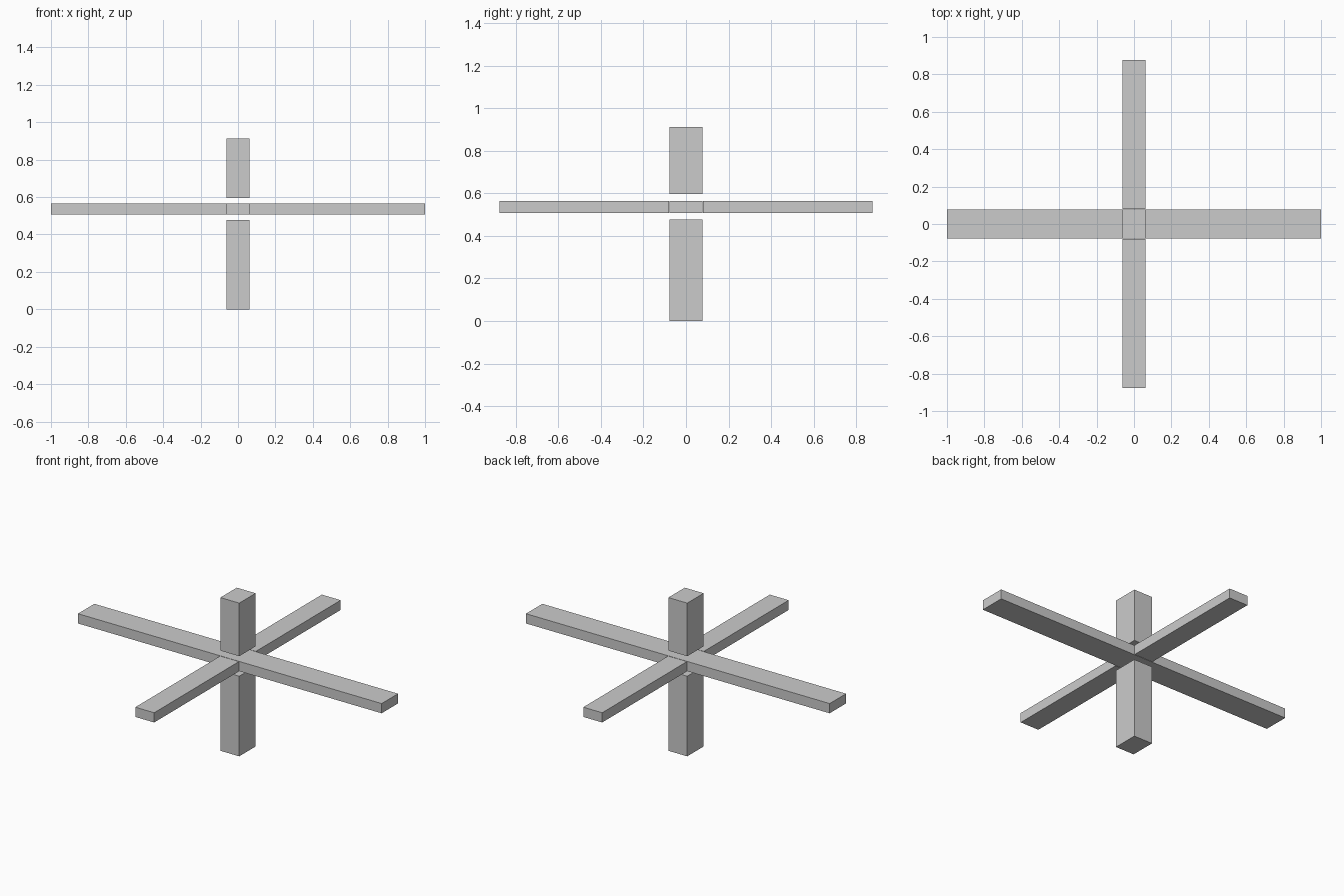
import bpy

if "Cube" in bpy.data.objects:
    bpy.data.objects.remove(bpy.data.objects["Cube"])

HX, HY = 0.062, 0.077        # half widths of posts and beams
Z0, Z1 = 0.507, 0.565        # underside and top of the horizontal beams


def box(name, lo, hi):
    """Axis-aligned box between two corners."""
    centre = [(a + b) / 2 for a, b in zip(lo, hi)]
    bpy.ops.mesh.primitive_cube_add(size=1, location=centre)
    ob = bpy.context.object
    ob.name = name
    ob.scale = [b - a for a, b in zip(lo, hi)]
    bpy.ops.object.transform_apply(location=False, rotation=False, scale=True)
    return ob


# Posts, separated from the beams by a small gap
box("lower_post", (-HX, -HY, 0), (HX, HY, 0.477))
box("upper_post", (-HX, -HY, 0.596), (HX, HY, 0.912))

# Through beam running left to right
box("through_beam", (-1, -HY, Z0), (1, HY, Z1))

# Side beams butting against the through beam
for name, s in (("front_beam", -1), ("back_beam", 1)):
    y0, y1 = sorted((s * (HY + 0.003), s * 0.877))
    box(name, (-HX, y0, Z0), (HX, y1, Z1))
